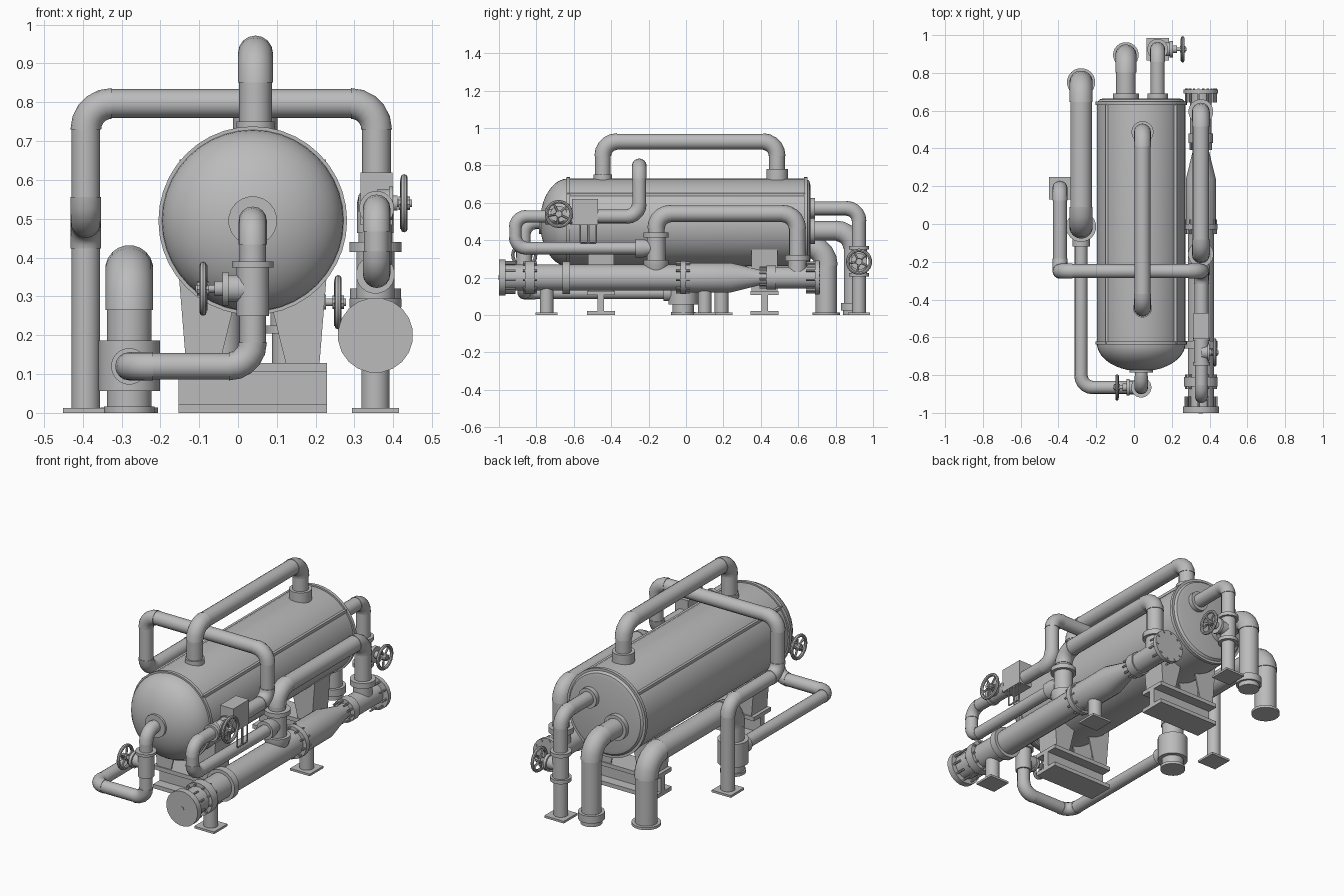
import bpy, bmesh, math
from mathutils import Vector, Matrix

cube = bpy.data.objects.get("Cube")
if cube:
    bpy.data.objects.remove(cube, do_unlink=True)

X, Y, Z = Vector((1, 0, 0)), Vector((0, 1, 0)), Vector((0, 0, 1))
TAU = math.tau

steel = bpy.data.materials.new("grey steel")
steel.use_nodes = True
GREY = (0.5, 0.5, 0.5, 1)
steel.diffuse_color = GREY
steel.node_tree.nodes["Principled BSDF"].inputs["Base Color"].default_value = GREY


def finish(name, bm, smooth=True):
    bmesh.ops.recalc_face_normals(bm, faces=bm.faces)
    mesh = bpy.data.meshes.new(name)
    bm.to_mesh(mesh)
    bm.free()
    mesh.materials.append(steel)
    obj = bpy.data.objects.new(name, mesh)
    bpy.context.collection.objects.link(obj)
    if smooth:
        bpy.ops.object.select_all(action='DESELECT')
        obj.select_set(True)
        bpy.context.view_layer.objects.active = obj
        bpy.ops.object.shade_smooth_by_angle(angle=math.radians(35))
    return obj


def skin(name, rings, sides):
    """Bridge circular rings given as (centre, normal, side direction, radius)."""
    bm = bmesh.new()
    loops = []
    for c, t, n, r in rings:
        b = t.cross(n)
        loops.append([bm.verts.new(c + (n * math.cos(TAU * i / sides) + b * math.sin(TAU * i / sides)) * r)
                      for i in range(sides)])
    for p, q in zip(loops, loops[1:]):
        for i in range(sides):
            j = (i + 1) % sides
            bm.faces.new((p[i], p[j], q[j], q[i]))
    bm.faces.new(loops[0])
    bm.faces.new(loops[-1])
    return finish(name, bm)


def lathe(name, origin, axis, profile, sides=20):
    axis = axis.normalized()
    side = axis.orthogonal().normalized()
    return skin(name, [(Vector(origin) + axis * t, axis, side, r) for t, r in profile], sides)


def disc(name, centre, axis, r, thick=0.02, sides=20):
    return lathe(name, centre, axis, [(-thick / 2, r), (thick / 2, r)], sides)


def pipe(name, points, r, sides=16, steps=5):
    """Pipe through square corners, with slightly wider elbows."""
    pts = [Vector(p) for p in points]
    bend = r * 1.8
    path = [(pts[0], (pts[1] - pts[0]).normalized(), r)]
    for prev, p, nxt in zip(pts, pts[1:], pts[2:]):
        a, b = (prev - p).normalized(), (nxt - p).normalized()
        centre = p + (a + b) * bend
        path.append((p + a * bend, -a, r))
        for k in range(steps + 1):
            t = math.pi / 2 * k / steps
            s, c = math.sin(t), math.cos(t)
            path.append((centre - (b * c + a * s) * bend, b * s - a * c, r * 1.07))
        path.append((p + b * bend, b, r))
    path.append((pts[-1], (pts[-1] - pts[-2]).normalized(), r))
    n, last, rings = path[0][1].orthogonal().normalized(), path[0][1], []
    for p, t, rad in path:
        n = last.rotation_difference(t) @ n
        rings.append((p, t, n, rad))
        last = t
    return skin(name, rings, sides)


def box(name, centre, size):
    bm = bmesh.new()
    bmesh.ops.create_cube(bm, size=1, matrix=Matrix.Translation(centre) @ Matrix.Diagonal((*size, 1)))
    return finish(name, bm, False)


def plate(name, outline, y, thick):
    """Upright plate from an x-z outline, extruded along y."""
    bm = bmesh.new()
    face = bm.faces.new([bm.verts.new((x, y - thick / 2, z)) for x, z in outline])
    moved = bmesh.ops.extrude_face_region(bm, geom=[face])["geom"]
    bmesh.ops.translate(bm, vec=Y * thick, verts=[v for v in moved if isinstance(v, bmesh.types.BMVert)])
    return finish(name, bm, False)


def handwheel(name, centre, axis, r, stem):
    """Wheel with rim, spokes and hub; the stem runs back against the axis."""
    centre, axis = Vector(centre), axis.normalized()
    side = axis.orthogonal().normalized()
    bm = bmesh.new()
    major, minor = 24, 8
    grid = []
    for i in range(major):
        d = Matrix.Rotation(TAU * i / major, 3, axis) @ side
        grid.append([bm.verts.new(centre + d * (r + 0.009 * (math.cos(TAU * j / minor) - 1))
                                  + axis * 0.009 * math.sin(TAU * j / minor)) for j in range(minor)])
    for i in range(major):
        for j in range(minor):
            p, q, k = grid[i], grid[(i + 1) % major], (j + 1) % minor
            bm.faces.new((p[j], q[j], q[k], p[k]))
    finish(name + "_rim", bm)
    for i in range(5):
        d = Matrix.Rotation(TAU * i / 5, 3, axis) @ side
        lathe(f"{name}_spoke_{i + 1}", centre - axis * 0.005, d, [(0, 0.006), (r - 0.008, 0.006)], 6)
    disc(name + "_hub", centre, axis, 0.018, 0.03, 10)
    lathe(name + "_stem", centre - axis * stem, axis,
          [(0, 0.036), (stem * 0.45, 0.036), (stem * 0.45, 0.045), (stem * 0.58, 0.045),
           (stem * 0.58, 0.02), (stem * 0.75, 0.02), (stem * 0.75, 0.01), (stem + 0.02, 0.01)], 12)


def bolts(name, centre, axis, r, count=10, length=0.045):
    side = axis.orthogonal().normalized()
    for i in range(count):
        d = Matrix.Rotation(TAU * (i + 0.5) / count, 3, axis) @ side
        disc(f"{name}_{i + 1}", Vector(centre) + d * r, axis, 0.006, length, 6)


# Main vessel: domed front, rims and nearly flat back
TX, TZ, R = 0.038, 0.495, 0.235
dome = [(-0.63 - 0.15 * math.cos(a), max(R * math.sin(a), 0.002))
        for a in (math.pi / 2 * i / 10 for i in range(11))]
lathe("vessel", (TX, 0, TZ), Y, dome + [(0.62, R), (0.645, R - 0.002), (0.66, R - 0.015), (0.665, R - 0.035)], 40)
for label, y in (("front", -0.63), ("back", 0.64)):
    disc("vessel_rim_" + label, (TX, y, TZ), Y, R + 0.008, 0.018, 40)
for label, s in (("left", 1), ("right", -1)):
    box("vessel_seam_" + label, (TX + s * 0.182, 0, TZ + 0.15), (0.014, 1.27, 0.016))

# Saddles: I-beam with plated legs
for label, y in (("front", -0.455), ("back", 0.42)):
    box(f"saddle_{label}_foot", (TX, y, 0.011), (0.382, 0.15, 0.022))
    box(f"saddle_{label}_web", (TX, y, 0.06), (0.382, 0.035, 0.1))
    box(f"saddle_{label}_top", (TX, y, 0.118), (0.382, 0.15, 0.022))
    for name, s in (("left", 1), ("right", -1)):
        leg = [(TX + s * dx, z) for dx, z in ((0.085, 0.128), (0.172, 0.128), (0.19, 0.35), (0.05, 0.27))]
        skirt = [(TX + s * dx, z) for dx, z in ((0.166, 0.128), (0.172, 0.128), (0.19, 0.35), (0.184, 0.35))]
        for k in (-1, 1):
            plate(f"saddle_{label}_{name}_plate", leg, y + k * 0.065, 0.008)
        plate(f"saddle_{label}_{name}_skirt", skirt, y, 0.13)

# Overhead pipe with nozzles
pipe("overhead_pipe", [(0.045, -0.445, 0.7), (0.045, -0.445, 0.927), (0.045, 0.487, 0.927), (0.045, 0.487, 0.7)], 0.042)
lathe("overhead_nozzle_back", (0.045, 0.487, 0.7), Z, [(0, 0.058), (0.08, 0.058)])
lathe("overhead_nozzle_front", (0.045, -0.445, 0.7), Z, [(0, 0.05), (0.05, 0.05)])

# Crossover pipe from the right-hand post over the vessel to the valve loop
LX, PX = -0.392, 0.357
pipe("crossover_pipe", [(LX, 0.19, 0), (LX, 0.19, 0.49), (LX, -0.25, 0.49), (LX, -0.25, 0.797),
                        (PX, -0.25, 0.797), (PX, -0.25, 0.527), (PX, -0.62, 0.527)], 0.037)
box("crossover_base", (LX, 0.19, 0.006), (0.118, 0.118, 0.012))
pipe("valve_loop", [(PX, -0.6, 0.527), (PX, -0.912, 0.527), (PX, -0.912, 0.357), (PX, -0.2, 0.357)], 0.033)
lathe("loop_valve", (PX, -0.75, 0.527), Y, [(0, 0.045), (0.02, 0.045), (0.02, 0.04), (0.13, 0.04), (0.13, 0.045), (0.15, 0.045)])
handwheel("loop_wheel", (0.428, -0.68, 0.54), X, 0.075, 0.07)
box("control_box", (PX, -0.54, 0.552), (0.082, 0.14, 0.135))
for i in range(2):
    y = -0.565 + 0.045 * i
    pipe(f"cable_{i + 1}", [(0.392, y, 0.5), (0.392, y, 0.385), (0.392, y + 0.04, 0.385), (0.392, y + 0.04, 0.5)], 0.004, 6)

# Front drain pipe with valve, running back to the collar
DY = -0.865
pipe("drain_pipe", [(TX, -0.74, TZ), (TX, DY, TZ), (TX, DY, 0.12), (-0.28, DY, 0.12), (-0.28, -0.05, 0.12)], 0.034)
disc("drain_nozzle", (TX, -0.772, TZ), Y, 0.063, 0.03)
lathe("drain_valve", (TX, DY, 0.25), Z, [(0, 0.042), (0.125, 0.042), (0.125, 0.054), (0.14, 0.054)])
handwheel("drain_wheel", (-0.09, DY, 0.32), -X, 0.07, 0.12)

# Thick side pipe with collar and foot flange
SX = -0.28
pipe("side_pipe", [(SX, -0.015, 0), (SX, -0.015, 0.37), (SX, 0.75, 0.37), (SX, 0.75, 0)], 0.058, 20)
disc("side_collar", (SX, -0.015, 0.122), Z, 0.08, 0.13)
disc("side_collar_foot", (SX, -0.015, 0.008), Z, 0.066, 0.016)
disc("side_foot", (SX, 0.75, 0.007), Z, 0.075, 0.014)
disc("side_inlet", (SX, -0.1, 0.12), Y, 0.047, 0.04)

# Heat exchanger: turned shell with flanges, bolts and end plates
EZ = 0.2
shell = [(-1, 0.097), (-0.965, 0.097), (-0.965, 0.07), (-0.86, 0.07), (-0.86, 0.09), (-0.81, 0.09), (-0.81, 0.07),
         (-0.66, 0.07), (-0.66, 0.088), (-0.62, 0.088), (-0.62, 0.07), (-0.03, 0.07), (-0.03, 0.09), (0, 0.09),
         (0, 0.08), (0.24, 0.08), (0.4, 0.04), (0.43, 0.04), (0.43, 0.065), (0.48, 0.065),
         (0.48, 0.058), (0.69, 0.058), (0.69, 0.092), (0.713, 0.092)]
lathe("exchanger_shell", (0.354, 0, EZ), Y, shell, 20)
disc("exchanger_plug", (0.354, -1, EZ), Y, 0.013, 0.006, 6)
for label, y, r in (("front", -0.835, 0.08), ("end", -0.95, 0.083), ("middle", -0.015, 0.08), ("neck", 0.43, 0.054), ("back", 0.68, 0.08)):
    bolts(f"exchanger_{label}_bolt", (0.354, y, EZ), Y, r, 10, 0.075)
for label, y in (("front", -0.745), ("back", 0.1)):
    lathe(f"exchanger_post_{label}", (0.354, y, 0), Z, [(0, 0.037), (0.16, 0.037)])
    box(f"exchanger_base_{label}", (0.354, y, 0.006), (0.122, 0.118, 0.012))

# Exchanger bypass: tee, riser and return
pipe("bypass_pipe", [(0.354, -0.16, 0.2), (0.354, -0.16, 0.542), (0.354, 0.595, 0.542), (0.354, 0.595, 0.2)], 0.044)
lathe("bypass_tee", (0.354, -0.16, 0.235), Z, [(0, 0.055), (0.04, 0.068), (0.06, 0.068), (0.06, 0.05),
                                               (0.18, 0.05), (0.18, 0.068), (0.205, 0.068)])
lathe("bypass_tee_inlet", (0.354, -0.27, 0.357), Y, [(0, 0.05), (0.04, 0.05), (0.07, 0.04), (0.11, 0.04)])
disc("bypass_return_flange", (0.354, 0.595, 0.305), Z, 0.066, 0.03)
lathe("bypass_return_nozzle", (0.354, 0.595, 0.2), Z, [(0, 0.05), (0.09, 0.05)])

# Rear outlets: thin one with valve, thick one with end collar
VX, VY, BX, BY = 0.125, 0.925, -0.043, 0.895
pipe("rear_valve_pipe", [(VX, 0.65, 0.57), (VX, VY, 0.57), (VX, VY, 0)], 0.037)
disc("rear_valve_nozzle", (VX, 0.675, 0.57), Y, 0.055, 0.03)
box("rear_valve_base", (VX, VY, 0.006), (0.12, 0.12, 0.012))
lathe("rear_valve", (VX, VY, 0.205), Z, [(0, 0.055), (0.02, 0.055), (0.02, 0.042), (0.145, 0.042), (0.145, 0.055), (0.165, 0.055)])
handwheel("rear_wheel", (0.258, VY, 0.285), X, 0.07, 0.125)
pipe("rear_outlet_pipe", [(BX, 0.65, 0.45), (BX, BY, 0.45), (BX, BY, 0)], 0.052, 20)
disc("rear_outlet_nozzle", (BX, 0.675, 0.45), Y, 0.07, 0.03)
lathe("rear_outlet_collar", (BX, BY, 0), Z, [(0, 0.056), (0.025, 0.056), (0.025, 0.068), (0.065, 0.068)])
